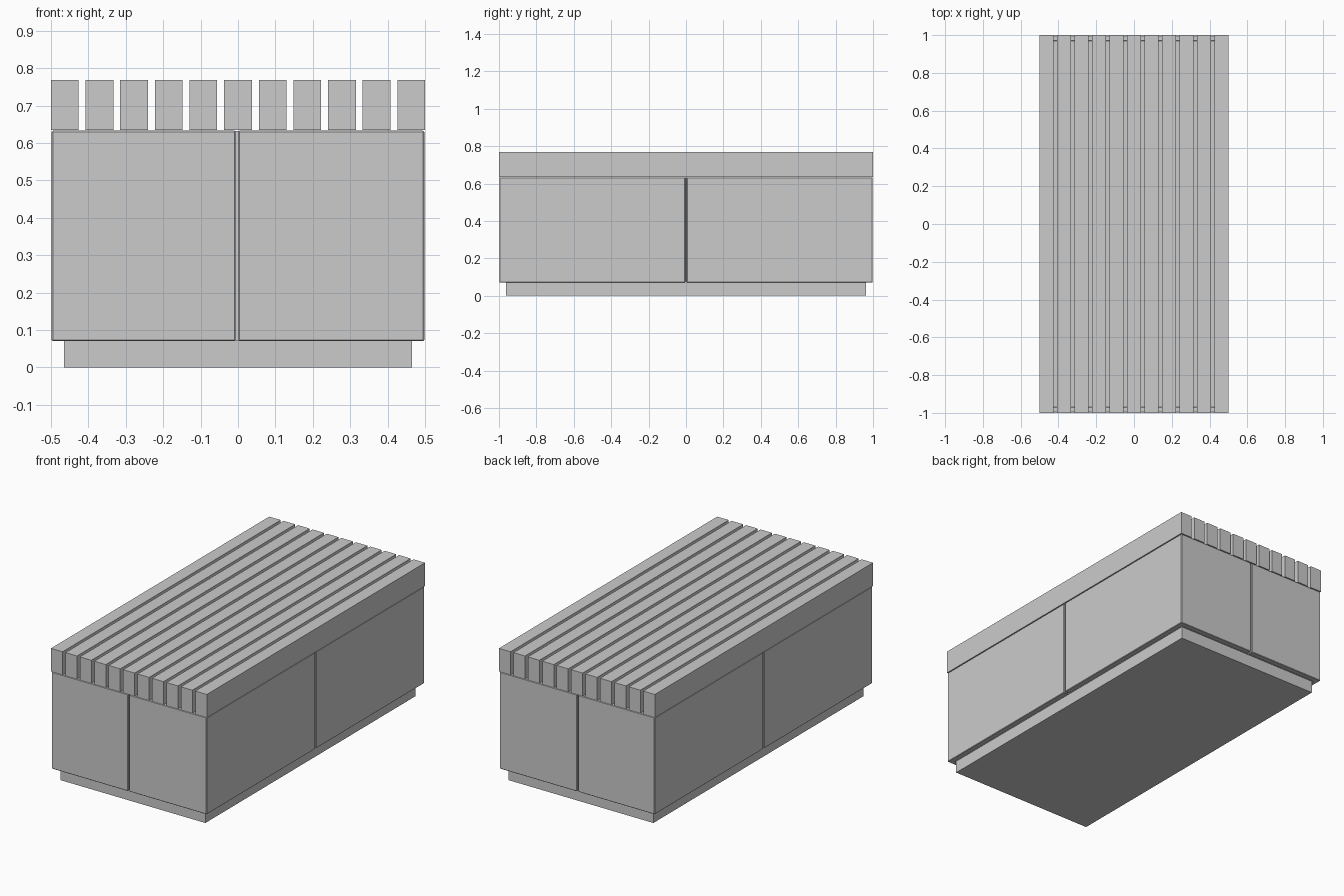
import bpy, bmesh

if "Cube" in bpy.data.objects:
    bpy.data.objects.remove(bpy.data.objects["Cube"])


def prism(name, pts, z0, z1, bevel=0.0):
    """Extrude a flat outline from z0 up to z1."""
    bm = bmesh.new()
    face = bm.faces.new([bm.verts.new((x, y, z0)) for x, y in pts])
    top = bmesh.ops.extrude_face_region(bm, geom=[face])["geom"]
    verts = [v for v in top if isinstance(v, bmesh.types.BMVert)]
    bmesh.ops.translate(bm, verts=verts, vec=(0, 0, z1 - z0))
    bmesh.ops.recalc_face_normals(bm, faces=bm.faces)
    mesh = bpy.data.meshes.new(name)
    bm.to_mesh(mesh)
    bm.free()
    ob = bpy.data.objects.new(name, mesh)
    bpy.context.collection.objects.link(ob)
    if bevel:
        mod = ob.modifiers.new("edge_bevel", 'BEVEL')
        mod.width = bevel
        mod.segments = 1
    return ob


def box(name, x0, x1, y0, y1, z0, z1):
    return prism(name, [(x0, y0), (x1, y0), (x1, y1), (x0, y1)], z0, z1)


# Recessed plinth
box("plinth", -0.465, 0.465, -0.963, 0.963, 0, 0.071)

# Inner core closing the panel joints
T = 0.03
box("core", -0.498 + T, 0.498 - T, -0.998 + T, 0.998 - T, 0.071, 0.632)

# L-shaped corner cladding panels with narrow joints between them
X, Y, GAP = 0.498, 0.998, 0.004
outline = [(GAP, Y), (X, Y), (X, GAP), (X - T, GAP), (X - T, Y - T), (GAP, Y - T)]
for sx, side in ((-1, "left"), (1, "right")):
    for sy, end in ((-1, "front"), (1, "back")):
        prism(f"corner_panel_{end}_{side}",
              [(sx * x - 0.003, sy * y) if x == GAP else (sx * x, sy * y) for x, y in outline],
              0.071, 0.633, 0.003)

# Seat slats running the full length
COUNT, WIDTH = 11, 0.074
pitch = (1.0 - WIDTH) / (COUNT - 1)
for i in range(COUNT):
    x = -0.5 + i * pitch
    box(f"seat_slat_{i + 1}", x, x + WIDTH, -1, 1, 0.635, 0.769)
